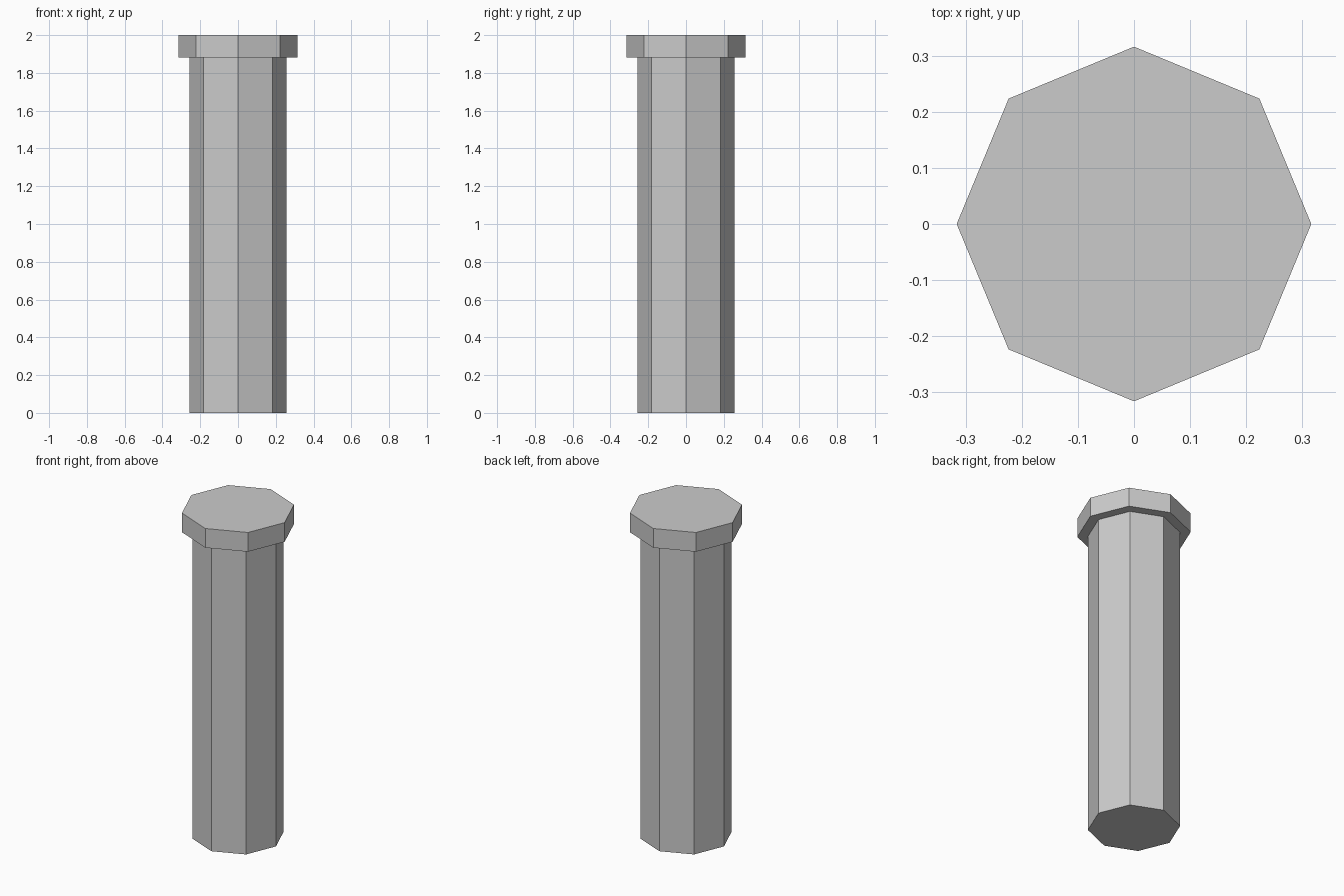
import bpy, bmesh
from math import cos, sin, tau

if "Cube" in bpy.data.objects:
    bpy.data.objects.remove(bpy.data.objects["Cube"])

SIDES = 8
# Profile (radius, height): shaft, underside ledge, wider cap
PROFILE = [(0.257, 0.0), (0.257, 1.882), (0.316, 1.882), (0.316, 2.0)]

bm = bmesh.new()
rings = [[bm.verts.new((r * cos(tau * i / SIDES), r * sin(tau * i / SIDES), z))
          for i in range(SIDES)] for r, z in PROFILE]

# Side walls and ledge
for low, high in zip(rings, rings[1:]):
    for i in range(SIDES):
        j = (i + 1) % SIDES
        bm.faces.new((low[i], low[j], high[j], high[i]))

# Flat bottom and top
bm.faces.new(rings[0][::-1])
bm.faces.new(rings[-1])

mesh = bpy.data.meshes.new("octagonal_post")
bm.to_mesh(mesh)
bm.free()
post = bpy.data.objects.new("octagonal_post", mesh)
bpy.context.collection.objects.link(post)
